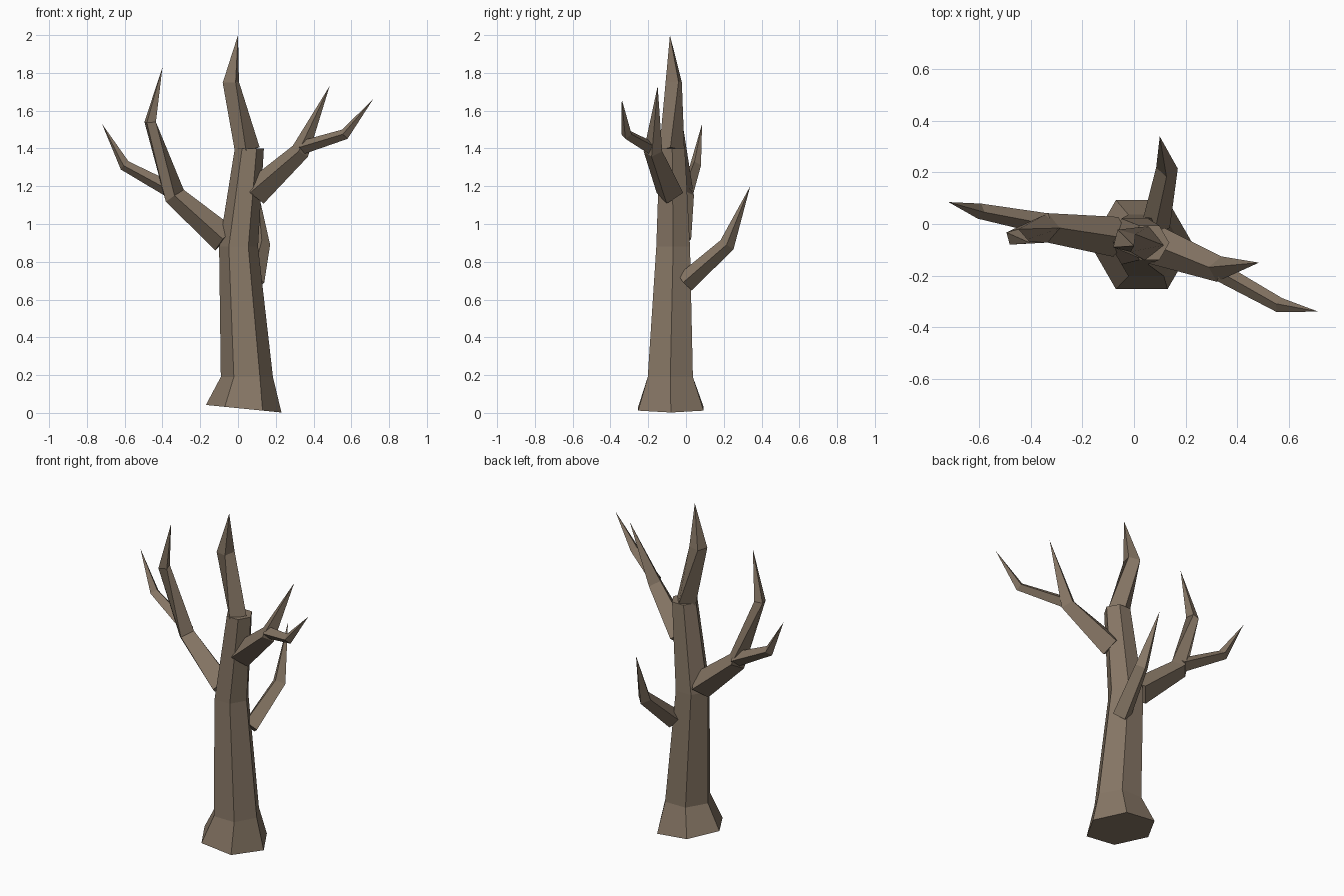
import bpy, bmesh, math
from mathutils import Vector

cube = bpy.data.objects.get("Cube")
if cube:
    bpy.data.objects.remove(cube)

bark = bpy.data.materials.new("brown bark")
bark.use_nodes = True
colour = (0.24, 0.182, 0.13, 1)
bark.diffuse_color = colour
bsdf = next(n for n in bark.node_tree.nodes if n.type == 'BSDF_PRINCIPLED')
bsdf.inputs["Base Color"].default_value = colour
bsdf.inputs["Roughness"].default_value = 0.9


def skin(name, rings):
    """Join rings of points into a closed flat-faced limb; a one-point ring is a tip."""
    bm = bmesh.new()
    loops = [[bm.verts.new(p) for p in ring] for ring in rings]
    for low, high in zip(loops, loops[1:]):
        n = len(low)
        for i in range(n):
            j = (i + 1) % n
            if len(high) == 1:
                bm.faces.new((low[i], low[j], high[0]))
            else:
                bm.faces.new((low[i], low[j], high[j], high[i]))
    bm.faces.new(loops[0][::-1])
    if len(loops[-1]) > 1:
        bm.faces.new(loops[-1])
    bmesh.ops.recalc_face_normals(bm, faces=bm.faces)
    mesh = bpy.data.meshes.new(name)
    bm.to_mesh(mesh)
    bm.free()
    mesh.materials.append(bark)
    bpy.context.collection.objects.link(bpy.data.objects.new(name, mesh))


def hexagon(centre, radius, slope=0):
    c = Vector(centre)
    ring = []
    for k in range(6):
        a = math.radians(60 * k)
        x, y = radius * math.cos(a), radius * math.sin(a)
        ring.append(c + Vector((x, y, slope * x)))
    return ring


def branch(name, path, radii):
    """Four-sided limb with ridges above, below and on both sides, ending in a point."""
    pts = [Vector(p) for p in path]
    rings = []
    for i, r in enumerate(radii):
        ahead = (pts[i + 1] - pts[i]).normalized()
        back = (pts[i] - pts[i - 1]).normalized() if i else ahead
        along = (ahead + back).normalized()
        side = along.cross(Vector((0, 0, 1))).normalized()
        up = side.cross(along)
        rings.append([pts[i] + d * r for d in (side, up, -side, -up)])
    skin(name, rings + [[pts[-1]]])


# Trunk with flared, slightly tilted foot
skin("trunk", [
    hexagon((0.03, -0.08, 0.022), 0.2, -0.1),
    hexagon((0.047, -0.083, 0.19), 0.138),
    hexagon((0.003, -0.068, 0.88), 0.103),
    hexagon((0.06, -0.073, 1.4), 0.077),
])

# Leader at the top of the trunk
branch("top_branch", [(0.05, -0.075, 1.39), (-0.038, -0.065, 1.75), (0, -0.085, 2)],
       [0.067, 0.05])

# Limb on the -x side and its fork
branch("right_limb", [(-0.07, -0.05, 0.92), (-0.335, -0.015, 1.15),
                      (-0.465, -0.05, 1.54), (-0.4, -0.075, 1.83)],
       [0.078, 0.057, 0.035])
branch("right_fork", [(-0.34, 0, 1.17), (-0.6, 0.05, 1.31), (-0.72, 0.085, 1.53)],
       [0.042, 0.03])

# Limb on the +x side and its fork
branch("left_limb", [(0.09, -0.085, 1.165), (0.33, -0.175, 1.385), (0.485, -0.15, 1.73)],
       [0.075, 0.05])
branch("left_fork", [(0.34, -0.19, 1.405), (0.565, -0.315, 1.475), (0.715, -0.34, 1.66)],
       [0.036, 0.029])

# Low limb at the back
branch("back_limb", [(0.085, -0.005, 0.69), (0.128, 0.217, 0.89), (0.1, 0.34, 1.2)],
       [0.055, 0.042])
